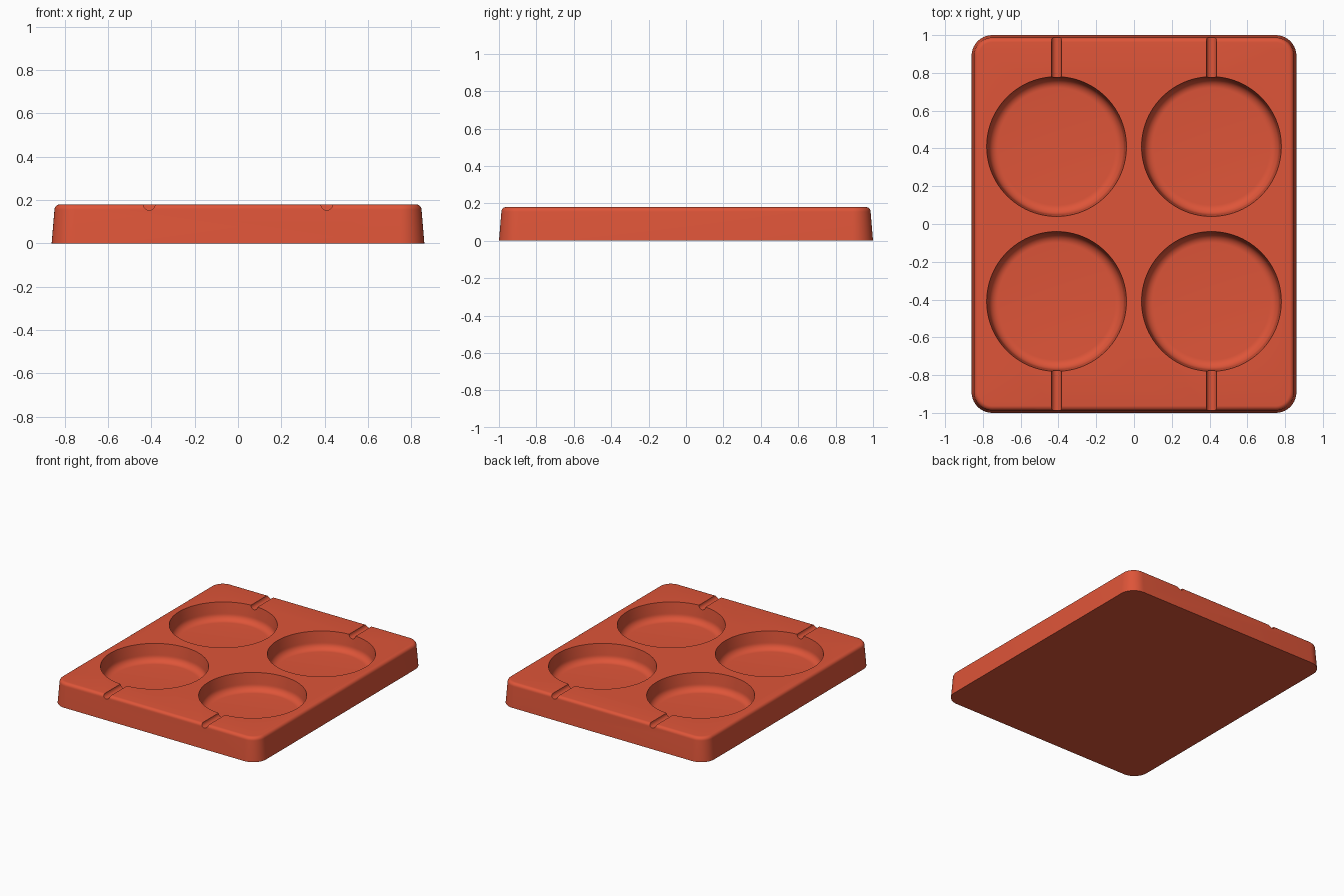
import bpy, bmesh
from math import sin, cos, pi, radians

cube = bpy.data.objects.get("Cube")
if cube:
    bpy.data.objects.remove(cube, do_unlink=True)

HEIGHT = 0.18
CENTRE = 0.41

mat = bpy.data.materials.new("terracotta red")
mat.use_nodes = True
colour = (0.73, 0.09, 0.04, 1)
mat.diffuse_color = colour
mat.node_tree.nodes["Principled BSDF"].inputs["Base Color"].default_value = colour


def loft(name, rings):
    """Join matching rings of points with quads and cap both ends."""
    bm = bmesh.new()
    loops = [[bm.verts.new(p) for p in ring] for ring in rings]
    for low, high in zip(loops, loops[1:]):
        for i in range(len(low)):
            j = (i + 1) % len(low)
            bm.faces.new((low[i], low[j], high[j], high[i]))
    bm.faces.new(loops[0][::-1])
    bm.faces.new(loops[-1])
    bmesh.ops.recalc_face_normals(bm, faces=bm.faces)
    mesh = bpy.data.meshes.new(name)
    bm.to_mesh(mesh)
    bm.free()
    mesh.materials.append(mat)
    obj = bpy.data.objects.new(name, mesh)
    bpy.context.collection.objects.link(obj)
    return obj


def rounded_rectangle(inset, z, steps=10):
    """Ring with rounded corners, shrunk by inset."""
    radius = 0.11 - inset
    points = []
    for corner, (sx, sy) in enumerate([(1, 1), (-1, 1), (-1, -1), (1, -1)]):
        for k in range(steps + 1):
            a = (corner + k / steps) * pi / 2
            points.append((sx * 0.75 + radius * cos(a), sy * 0.89 + radius * sin(a), z))
    return points


def circle(x, y, radius, z, steps=96):
    return [(x + radius * cos(2 * pi * k / steps), y + radius * sin(2 * pi * k / steps), z)
            for k in range(steps)]


# Tapered tray body with a rounded top rim
rim = 0.025
rings = [rounded_rectangle(0, 0)]
for k in range(7):
    a = k / 6 * pi / 2
    rings.append(rounded_rectangle(0.013 + rim * (1 - cos(a)), HEIGHT - rim + rim * sin(a)))
tray = loft("mould_tray", rings)

# Round cavities with a filleted floor, and stick grooves out to the ends
cutters = []
fillet, floor = 0.05, 0.05
for sx in (-1, 1):
    for sy in (-1, 1):
        x, y = sx * CENTRE, sy * CENTRE
        rings = []
        for k in range(9):
            a = k / 8 * pi / 2
            rings.append(circle(x, y, 0.36 - fillet * (1 - sin(a)), floor + fillet * (1 - cos(a))))
        rings.append(circle(x, y, 0.37, HEIGHT))
        rings.append(circle(x, y, 0.37, HEIGHT + 0.1))
        cutters.append(loft("cavity_cutter", rings))

        bpy.ops.mesh.primitive_cylinder_add(
            vertices=24, radius=0.027, depth=0.65,
            location=(x, sy * 0.76, HEIGHT), rotation=(pi / 2, 0, 0))
        groove = bpy.context.object
        groove.name = "groove_cutter"
        groove.data.materials.append(mat)
        cutters.append(groove)

bpy.ops.object.select_all(action="DESELECT")
tray.select_set(True)
bpy.context.view_layer.objects.active = tray
for cutter in cutters:
    cutter.hide_render = True
    cut = tray.modifiers.new("cut", "BOOLEAN")
    cut.operation = "DIFFERENCE"
    cut.solver = "EXACT"
    cut.object = cutter
    bpy.ops.object.modifier_apply(modifier=cut.name)
for cutter in cutters:
    bpy.data.objects.remove(cutter, do_unlink=True)

bpy.ops.object.shade_smooth_by_angle(angle=radians(30))
